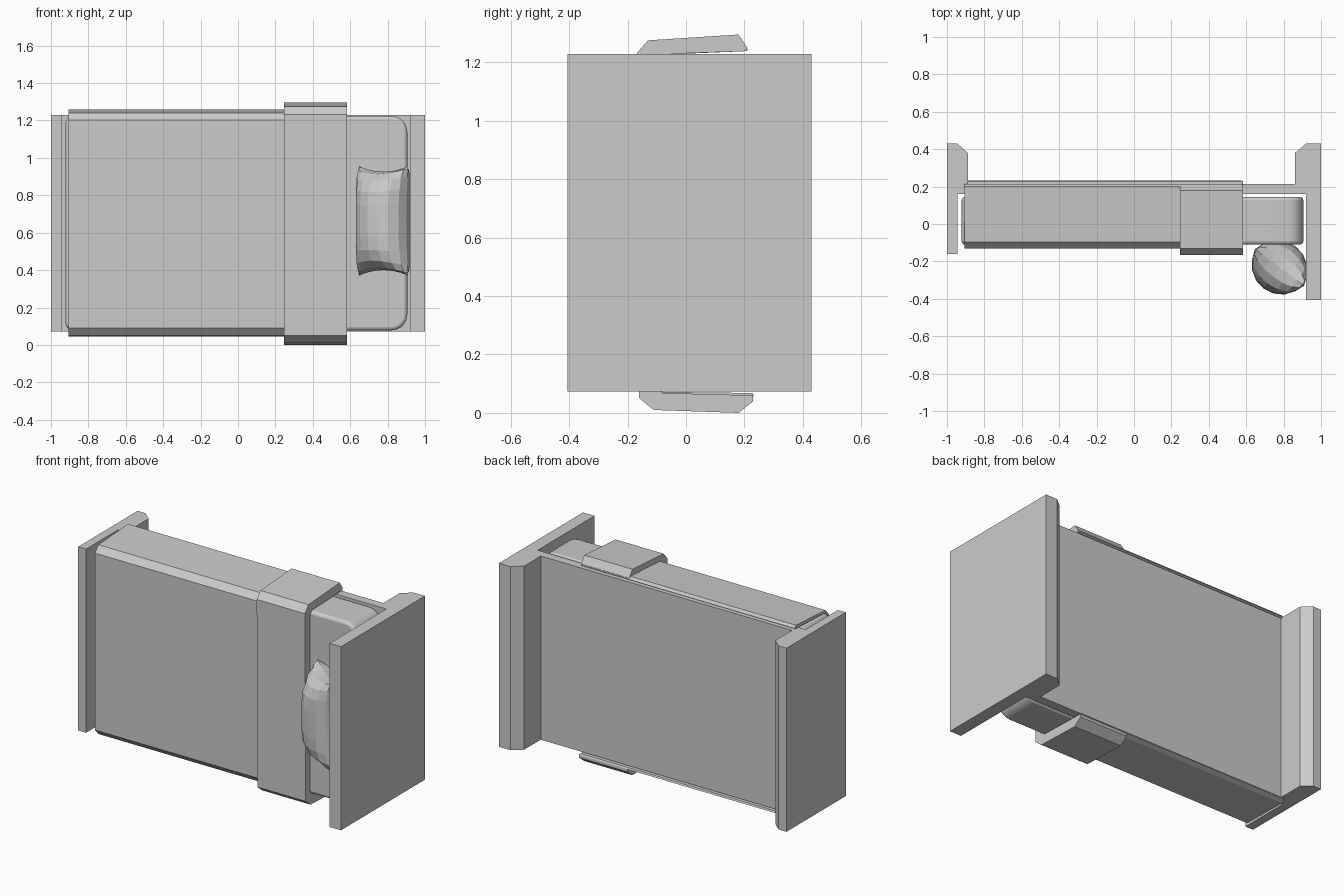
import bpy, bmesh, math
from mathutils import Vector

if "Cube" in bpy.data.objects:
    bpy.data.objects.remove(bpy.data.objects["Cube"])


def finish(name, bm):
    bmesh.ops.recalc_face_normals(bm, faces=bm.faces)
    me = bpy.data.meshes.new(name)
    bm.to_mesh(me)
    bm.free()
    ob = bpy.data.objects.new(name, me)
    bpy.context.collection.objects.link(ob)
    return ob


def extrude(name, pts, axis, lo, hi):
    """Extrude a closed 2D outline along one axis between lo and hi."""
    bm = bmesh.new()
    verts = []
    for p in pts:
        c = list(p)
        c.insert(axis, lo)
        verts.append(bm.verts.new(c))
    face = bm.faces.new(verts)
    ext = bmesh.ops.extrude_face_region(bm, geom=[face])
    step = Vector((0, 0, 0))
    step[axis] = hi - lo
    moved = [g for g in ext["geom"] if isinstance(g, bmesh.types.BMVert)]
    bmesh.ops.translate(bm, verts=moved, vec=step)
    return finish(name, bm)


def smooth(ob, angle):
    bpy.ops.object.select_all(action='DESELECT')
    bpy.context.view_layer.objects.active = ob
    ob.select_set(True)
    bpy.ops.object.shade_smooth_by_angle(angle=math.radians(angle))


# Bed frame: footboard, slat panel and headboard in one profile (x, y)
frame = [(-1, -0.16), (-0.945, -0.16), (-0.945, 0.16), (0.92, 0.16),
         (0.92, -0.405), (1, -0.405), (1, 0.43), (0.92, 0.43), (0.86, 0.38),
         (0.86, 0.215), (-0.888, 0.215), (-0.888, 0.38), (-0.945, 0.43), (-1, 0.43)]
extrude("bed_frame", frame, 2, 0.073, 1.228)

# Mattress: rounded rectangle (x, z) with soft rims
x0, x1, z0, z1 = -0.922, 0.905, 0.078, 1.225
outline = []
for cx, cz, r, start in ((x1, z1, 0.085, 0), (x0, z1, 0.04, 90),
                         (x0, z0, 0.04, 180), (x1, z0, 0.085, 270)):
    ox = cx - r if cx > 0 else cx + r
    oz = cz - r if cz > 0.5 else cz + r
    for i in range(6):
        a = math.radians(start + 18 * i)
        outline.append((ox + r * math.cos(a), oz + r * math.sin(a)))
mattress = extrude("mattress", outline, 1, -0.11, 0.145)
bev = mattress.modifiers.new("soft_rim", 'BEVEL')
bev.width = 0.018
bev.segments = 3
bev.limit_method = 'ANGLE'
bev.angle_limit = math.radians(40)
smooth(mattress, 40)

# Blanket: thin U-shaped wrap (y, z)
blanket = [(0.205, 1.238), (0.213, 1.243), (0.20, 1.259), (-0.095, 1.241),
           (-0.13, 1.202), (-0.13, 0.09), (-0.095, 0.051), (0.205, 0.046),
           (0.233, 0.058), (0.228, 0.068), (-0.08, 0.072), (-0.112, 0.10),
           (-0.112, 1.195), (-0.085, 1.226)]
extrude("blanket", blanket, 0, -0.905, 0.575)

# Folded blanket band: thicker wrap (y, z)
fold = [(0.205, 1.238), (0.21, 1.25), (0.18, 1.295), (-0.13, 1.275),
        (-0.167, 1.233), (-0.16, 0.05), (-0.11, 0.01), (0.18, 0.0),
        (0.23, 0.04), (0.23, 0.06), (-0.08, 0.068), (-0.114, 0.10),
        (-0.114, 1.20), (-0.085, 1.228)]
extrude("blanket_fold", fold, 0, 0.247, 0.582)

# Pillow: two bulging grids sharing a pinched seam, leaning on the headboard
N, M = 8, 10
across = Vector((0.80, -0.60, 0)).normalized()
out = Vector((-0.60, -0.80, 0)).normalized()
centre = Vector((0.778, -0.232, 0.663))
bm = bmesh.new()
for side in (1, -1):
    grid = []
    for i in range(N + 1):
        row = []
        for j in range(M + 1):
            u = math.sin(math.pi / 2 * (2 * i / N - 1))
            v = math.sin(math.pi / 2 * (2 * j / M - 1))
            bulge = 0.142 * max(0, (1 - u * u) * (1 - v ** 4)) ** 0.5
            du = u * 0.165 * (1 - 0.08 * (1 - v * v))
            dv = v * 0.292 * (1 - 0.10 * (1 - u * u))
            row.append(bm.verts.new(centre + across * du + out * bulge * side
                                    + Vector((0, 0, dv))))
        grid.append(row)
    for i in range(N):
        for j in range(M):
            bm.faces.new((grid[i][j], grid[i + 1][j],
                          grid[i + 1][j + 1], grid[i][j + 1]))
bmesh.ops.remove_doubles(bm, verts=bm.verts, dist=0.0005)
pillow = finish("pillow", bm)
